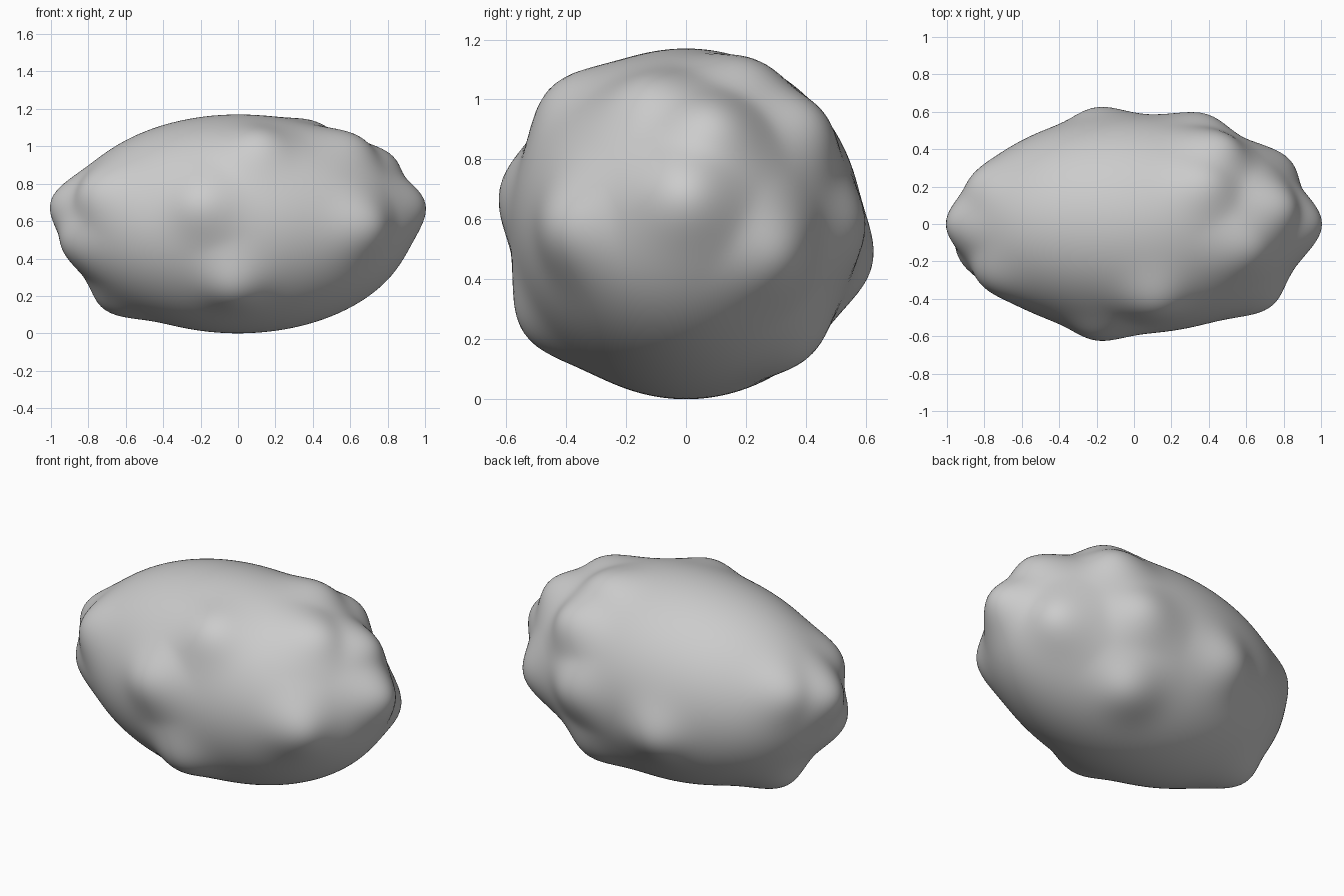
import bpy, bmesh, math
from mathutils import Vector

cube = bpy.data.objects.get("Cube")
if cube:
    bpy.data.objects.remove(cube, do_unlink=True)

# Rock body: ellipsoid radii and centre height
RADII = Vector((0.93, 0.585, 0.585))
CENTRE = Vector((0, 0, 0.585))
WIDTH = 0.16

# Tips of the knobs that stand out of the body
TIPS = [
    (1.0, 0, 0.70), (-1.0, 0, 0.71),
    (-0.93, -0.18, 0.47), (-0.80, -0.32, 0.78), (-0.86, 0.24, 0.78),
    (-0.70, 0.08, 0.12), (-0.20, -0.62, 0.70), (-0.02, -0.54, 0.22),
    (0.12, -0.45, 1.04), (0.72, -0.45, 0.57), (0.64, -0.14, 1.05),
    (0.82, 0.10, 0.95), (0.82, 0.35, 0.47), (0.40, 0.24, 1.12),
    (0.48, 0.45, 0.95), (0.38, 0.59, 0.58), (-0.20, 0.62, 0.45),
    (0.36, 0.41, 0.15),
]


def on_body(direction):
    return Vector(a * b for a, b in zip(direction, RADII))


# Each knob becomes a foot on the body and a relative height
knobs = []
for tip in TIPS:
    unit = Vector(a / b for a, b in zip(Vector(tip) - CENTRE, RADII))
    knobs.append((on_body(unit.normalized()), unit.length - 1))


def swell(point):
    heights = (h * math.exp(-((point - foot).length / WIDTH) ** 2) for foot, h in knobs)
    return 1 + math.sqrt(sum(h * h for h in heights))


# Smooth sphere pushed outwards at the knobs
bm = bmesh.new()
bmesh.ops.create_icosphere(bm, subdivisions=6, radius=1)
for v in bm.verts:
    p = on_body(v.co.normalized())
    v.co = p * swell(p) + CENTRE
for f in bm.faces:
    f.smooth = True
mesh = bpy.data.meshes.new("rock")
bm.to_mesh(mesh)
bm.free()
rock = bpy.data.objects.new("rock", mesh)
bpy.context.collection.objects.link(rock)

# Plain grey stone
grey = bpy.data.materials.new("stone grey")
grey.use_nodes = True
colour = (0.6, 0.6, 0.6, 1)
grey.diffuse_color = colour
grey.node_tree.nodes["Principled BSDF"].inputs["Base Color"].default_value = colour
mesh.materials.append(grey)
